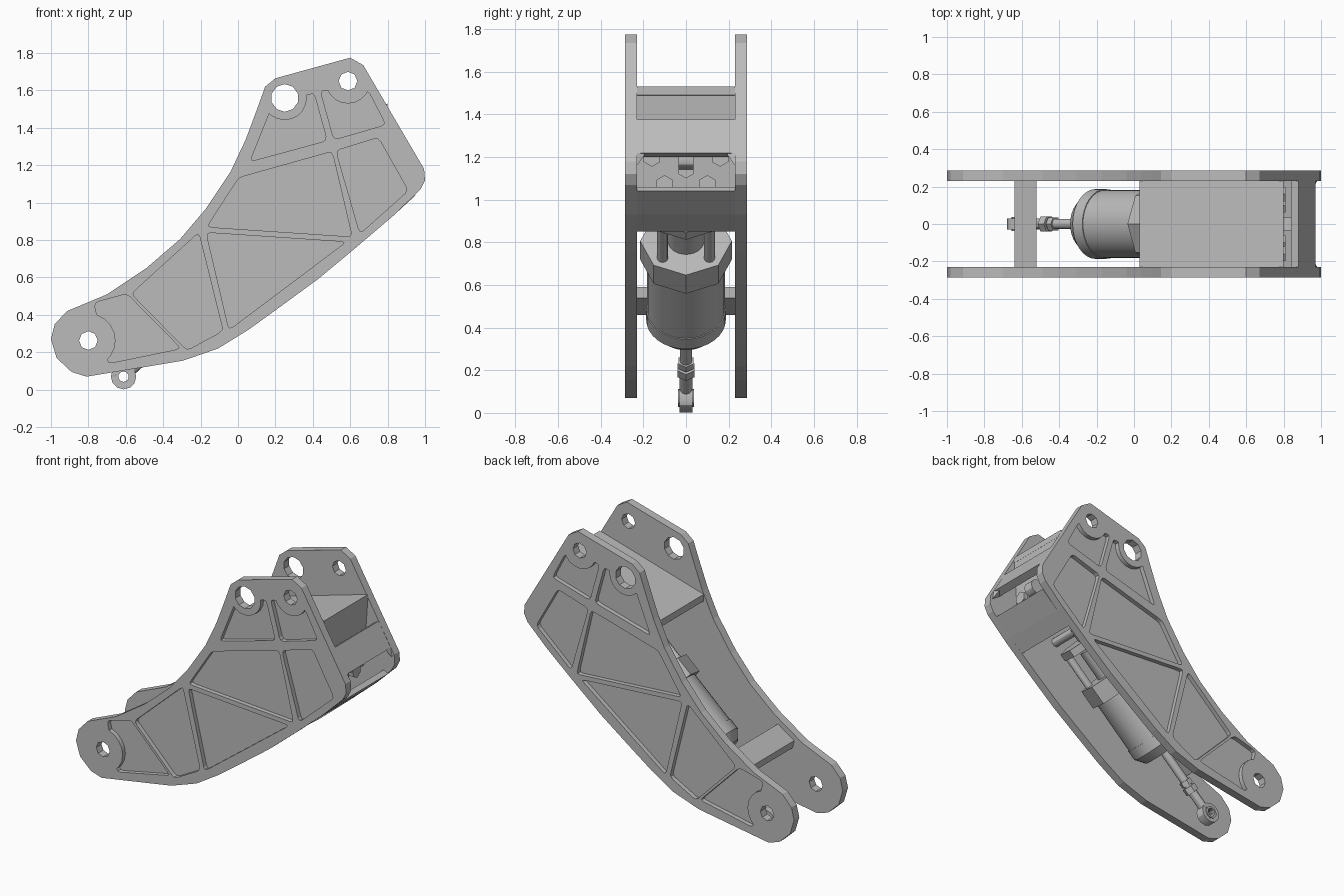
import bpy, bmesh
from math import radians
from mathutils import Vector

if "Cube" in bpy.data.objects:
    bpy.data.objects.remove(bpy.data.objects["Cube"])

GREY = bpy.data.materials.new("machined_grey")
GREY.use_nodes = True
GREY.diffuse_color = (0.5, 0.5, 0.5, 1)
GREY.node_tree.nodes["Principled BSDF"].inputs["Base Color"].default_value = (0.5, 0.5, 0.5, 1)


def finish(name, bm):
    bmesh.ops.recalc_face_normals(bm, faces=bm.faces)
    mesh = bpy.data.meshes.new(name)
    bm.to_mesh(mesh)
    bm.free()
    mesh.materials.append(GREY)
    obj = bpy.data.objects.new(name, mesh)
    bpy.context.collection.objects.link(obj)
    return obj


def prism(name, outlines, y0, y1):
    """Extrude one or more x-z outlines along y."""
    bm = bmesh.new()
    for outline in outlines:
        face = bm.faces.new([bm.verts.new((x, y0, z)) for x, z in outline])
        grown = bmesh.ops.extrude_face_region(bm, geom=[face])["geom"]
        moved = [v for v in grown if isinstance(v, bmesh.types.BMVert)]
        bmesh.ops.translate(bm, verts=moved, vec=(0, y1 - y0, 0))
    return finish(name, bm)


def rod(name, start, end, r0, r1=None, sides=32):
    """Cylinder or cone between two points."""
    start, end = Vector(start), Vector(end)
    axis = end - start
    bm = bmesh.new()
    bmesh.ops.create_cone(bm, cap_ends=True, segments=sides, radius1=r0,
                          radius2=r0 if r1 is None else r1, depth=axis.length)
    bm.transform(axis.to_track_quat("Z", "Y").to_matrix().to_4x4())
    bmesh.ops.translate(bm, verts=bm.verts, vec=(start + end) / 2)
    obj = finish(name, bm)
    if sides > 8:
        bpy.ops.object.select_all(action="DESELECT")
        obj.select_set(True)
        bpy.context.view_layer.objects.active = obj
        bpy.ops.object.shade_smooth_by_angle(angle=radians(30))
    return obj


def cross_pin(name, x, z, r, y0, y1, sides):
    return rod(name, (x, y0, z), (x, y1, z), r, sides=sides)


def cut(obj, cutter):
    """Subtract a cutter, then remove it."""
    mod = obj.modifiers.new("cut", "BOOLEAN")
    mod.operation, mod.solver, mod.object = "DIFFERENCE", "EXACT", cutter
    bpy.context.view_layer.update()
    bpy.context.view_layer.objects.active = obj
    bpy.ops.object.modifier_apply(modifier=mod.name)
    bpy.data.objects.remove(cutter)


def rounded(corners, r=0.025):
    points = []
    for i, corner in enumerate(corners):
        p = Vector(corner)
        a = p + (Vector(corners[i - 1]) - p).normalized() * r
        b = p + (Vector(corners[(i + 1) % len(corners)]) - p).normalized() * r
        points += [a, (a + b + p * 2) / 4, b]
    return points


# Side plates: outline, rounded pockets on the outside, pivot holes
INNER, OUTER, FLOOR = 0.23, 0.285, 0.255
outline = [(.6, 1.775), (.67, 1.735), (.995, 1.18), (1, 1.12), (.975, 1.07), (.83, .93),
           (.625, .755), (.43, .593), (.235, .45), (.055, .32), (-.107, .22), (-.295, .155),
           (-.81, .07), (-.89, .095), (-.97, .17), (-1, .27), (-.98, .35), (-.915, .42),
           (-.7, .51), (-.49, .65), (-.31, .805), (-.17, .97), (-.04, 1.165), (.04, 1.335),
           (.1, 1.495), (.145, 1.62), (.2, 1.665)]
pockets = [
    [(-.77, .465), (-.594, .513), (-.305, .22), (-.695, .14)],
    [(-.57, .513), (-.21, .84), (-.08, .315), (-.273, .21)],
    [(-.17, .84), (.578, .79), (-.048, .32)],
    [(-.166, .87), (.005, 1.134), (.503, 1.273), (.61, .818)],
    [(.524, 1.278), (.75, 1.348), (.91, 1.064), (.652, .834)],
    [(.064, 1.22), (.18, 1.508), (.406, 1.588), (.476, 1.332)],
    [(.44, 1.6), (.695, 1.6), (.79, 1.417), (.513, 1.337)],
]
# x, z, hole radius, boss radius, sides
holes = [(.25, 1.56, .074, .118, 10), (.588, 1.65, .05, .12, 8), (-.8, .263, .05, .145, 8)]

plate = prism("side_plate_back", [outline], INNER, OUTER)
pocket_cutter = prism("pocket_cutter", [rounded(p) for p in pockets], FLOOR, OUTER + 0.1)
for x, z, r, boss, sides in holes:
    cut(pocket_cutter, cross_pin("boss", x, z, boss, 0.1, 0.5, 20))
cut(plate, pocket_cutter)
for x, z, r, boss, sides in holes:
    cut(plate, cross_pin("hole", x, z, r, 0.1, 0.5, sides))
bm = bmesh.new()
bm.from_mesh(plate.data)
for v in bm.verts:
    v.co.y *= -1
finish("side_plate_front", bm)

# Panels and ties between the plates
panels = {
    "top_cover": [(.03, 1.31), (.76, 1.52), (.8, 1.53), (.8, 1.49), (.03, 1.265)],
    "rear_bulkhead": [(.77, 1.5), (.8, 1.5), (.77, 1.05), (.74, 1.05)],
    "end_bar": [(.88, 1.375), (.97, 1.22), (.92, 1.2), (.84, 1.35)],
    "nose_cover": [(.95, 1.04), (.83, .93), (.735, .85), (.71, .88), (.81, .96), (.92, 1.06)],
    "lower_tie": [(-.64, .51), (-.52, .59), (-.52, .54), (-.63, .46)],
}
for name, section in panels.items():
    prism(name, [section], -INNER, INNER)

# Corner gussets that chamfer the rear opening
for side in (-1, 1):
    bm = bmesh.new()
    wall, tip = side * INNER, side * (INNER - 0.05)
    points = [bm.verts.new(p) for p in ((.97, wall, 1.22), (.92, wall, 1.2), (.95, tip, 1.23),
                                        (.98, wall, 1.16))]
    bmesh.ops.convex_hull(bm, input=points)
    finish("opening_gusset", bm)

# Linear actuator, measured along its own axis from the lower eye
EYE = Vector((-.612, 0, .07))
AXIS = Vector((.743, 0, .669)).normalized()
ACROSS = AXIS.cross(Vector((0, 1, 0)))


def at(t, side=0, up=0):
    return EYE + AXIS * t + Vector((0, side, 0)) + ACROSS * up


eye = cross_pin("rod_eye", EYE.x, EYE.z, .068, -.03, .03, 12)
cut(eye, cross_pin("eye_hole", EYE.x, EYE.z, .028, -.1, .1, 10))
bearing = cross_pin("eye_bearing", EYE.x, EYE.z, .042, -.037, .037, 12)
cut(bearing, cross_pin("bearing_hole", EYE.x, EYE.z, .028, -.1, .1, 10))
rod("eye_shank", at(.055), at(.2), .03, sides=12)
rod("lock_nut", at(.17), at(.215), .045, sides=6)
rod("rod_coupling", at(.225), at(.26), .04, sides=6)
rod("piston_rod", at(.2), at(.56), .028, sides=16)
rod("barrel_nose", at(.49), at(.55), .14, .185)
rod("barrel_collar", at(.55), at(.62), .187)
rod("barrel", at(.62), at(1), .182)
rod("barrel_head", at(.97), at(1.1), .215, sides=8)
for side in (-.11, .11):
    for up in (-.11, .11):
        rod("standoff", at(1.08, side, up), at(1.35, side, up), .025, sides=12)
rod("motor", at(1.08), at(1.3), .085, sides=16)
rod("mount_plate", at(1.32), at(1.37), .19, sides=8)
rod("mount_lug", at(1.36), at(1.46), .05, sides=8)
top = at(1.44)
cross_pin("mount_pin", top.x, top.z, .03, -INNER, INNER, 12)

# Fittings on the bulkhead behind the rear opening
cross_pin("bulkhead_knuckle", .83, 1.19, .05, -.035, .035, 12)
rod("knuckle_stem", (.76, 0, 1.14), (.84, 0, 1.14), .04, sides=6)
for side in (-1, 1):
    for y, z in ((.1, 1.07), (.16, 1.2)):
        rod("bulkhead_bolt", (.74, side * y, z), (.81, side * y, z), .045, sides=6)
